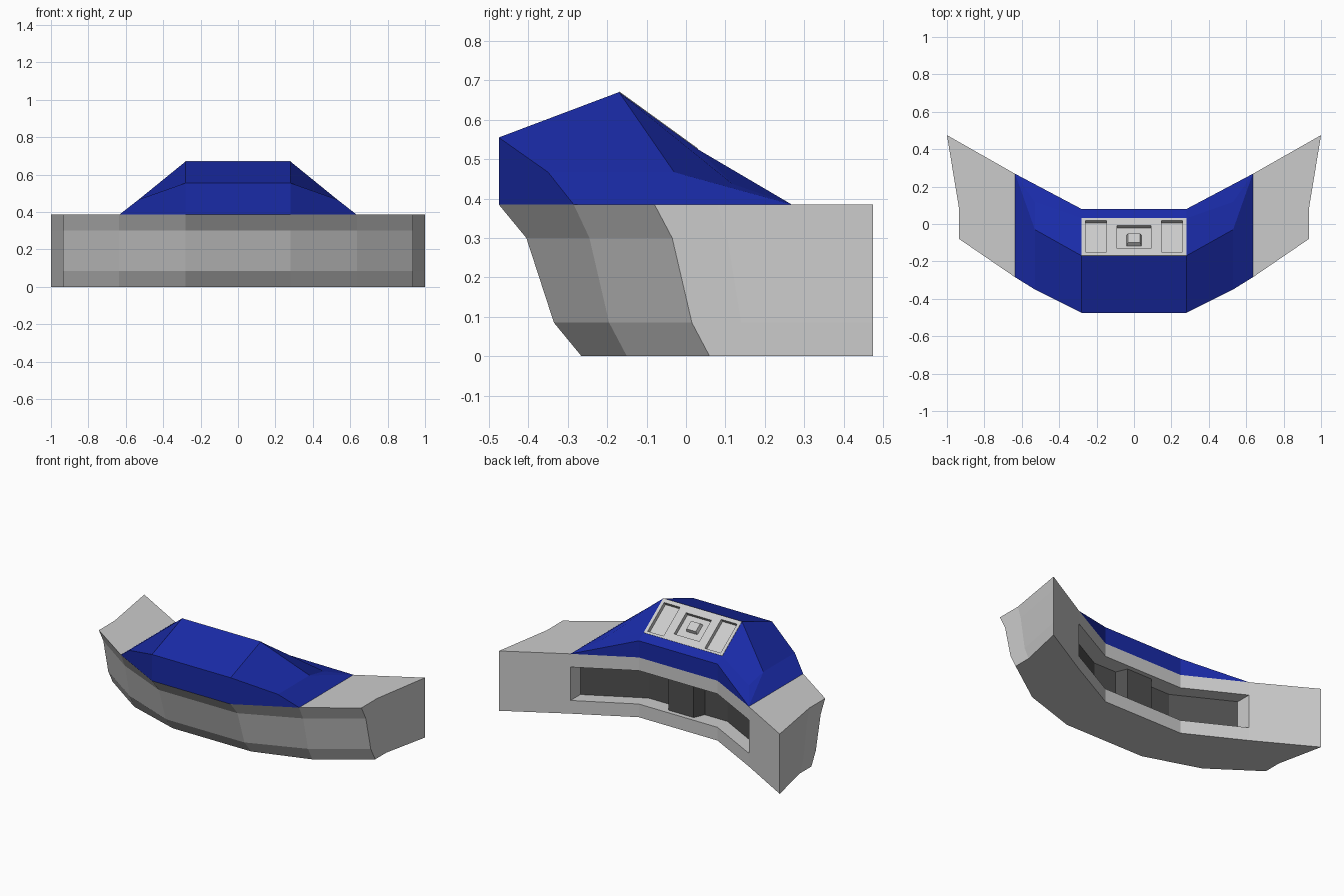
import bpy, bmesh, math
from mathutils import Matrix, Vector

if "Cube" in bpy.data.objects:
    bpy.data.objects.remove(bpy.data.objects["Cube"])


def material(name, color):
    m = bpy.data.materials.new(name)
    m.diffuse_color = (*color, 1)
    m.use_nodes = True
    m.node_tree.nodes["Principled BSDF"].inputs["Base Color"].default_value = m.diffuse_color
    return m


def finish(name, bm, mat=None):
    bmesh.ops.remove_doubles(bm, verts=bm.verts, dist=0.0005)
    bmesh.ops.recalc_face_normals(bm, faces=bm.faces)
    me = bpy.data.meshes.new(name)
    bm.to_mesh(me)
    bm.free()
    ob = bpy.data.objects.new(name, me)
    bpy.context.collection.objects.link(ob)
    if mat:
        me.materials.append(mat)
    return ob


def mirrored(name, faces, mat=None):
    """Build the right half from polygons and mirror it across x = 0."""
    bm = bmesh.new()
    for f in faces:
        for s in (1, -1):
            bm.faces.new([bm.verts.new((s * x, y, z)) for x, y, z in f])
    return finish(name, bm, mat)


def box(name, lo, hi, frame, mat=None, taper=1.0):
    bm = bmesh.new()
    bmesh.ops.create_cube(bm, size=1)
    for v in bm.verts:
        k = taper if v.co.z > 0 else 1
        v.co = Vector([(a + b) / 2 + c * (b - a) * t for a, b, c, t in zip(lo, hi, v.co, (k, k, 1))])
    bm.transform(frame)
    return finish(name, bm, mat)


blue = material("blue", (0.01, 0.024, 0.39))
dark = material("dark", (0.08, 0.08, 0.08))
pale = material("pale_grey", (0.8, 0.8, 0.8))
grey = material("mid_grey", (0.55, 0.55, 0.55))

# curved body: front columns (x, y at each level), back columns (x, y)
Z = (0, 0.085, 0.3, 0.385)
front = [(0, (-.265, -.335, -.405, -.475)), (.28, (-.265, -.335, -.405, -.475)),
         (.635, (-.15, -.195, -.245, -.285)), (.935, (.06, .015, -.035, -.08)),
         (.935, (.175, .14, .105, .08)), (1.0, (.475,) * 4)]
back = [(0, .08), (.28, .08), (.635, .268), (1.0, .475)]
DEPTH = 0.12
faces = []
for (xa, ya), (xb, yb) in zip(front, front[1:]):
    for k in range(3):
        faces.append([(xa, ya[k], Z[k]), (xb, yb[k], Z[k]), (xb, yb[k + 1], Z[k + 1]), (xa, ya[k + 1], Z[k + 1])])
for i, ((xa, ya), (xb, yb)) in enumerate(zip(back, back[1:])):
    slot = i < 2
    for k in range(3):
        if not (slot and k == 1):
            faces.append([(xa, ya, Z[k]), (xb, yb, Z[k]), (xb, yb, Z[k + 1]), (xa, ya, Z[k + 1])])
    if slot:
        ia, ib = ya - DEPTH, yb - DEPTH
        for z in Z[1:3]:
            faces.append([(xa, ya, z), (xb, yb, z), (xb, ib, z), (xa, ia, z)])
        faces.append([(xa, ia, Z[1]), (xb, ib, Z[1]), (xb, ib, Z[2]), (xa, ia, Z[2])])
    for k in (0, 3):
        cap = [(x, y[k], Z[k]) for x, y in front[i:i + 2]]
        if i == 2:
            cap = [(x, y[k], Z[k]) for x, y in front[2:5]]
        faces.append(cap + [(xb, yb, Z[k]), (xa, ya, Z[k])])
xe, ye = back[2]
faces.append([(xe, ye, Z[1]), (xe, ye, Z[2]), (xe, ye - DEPTH, Z[2]), (xe, ye - DEPTH, Z[1])])
mirrored("curved_body", faces, grey)

# dark lining at the back of the slot, with a raised centre
path = [(0, .05), (.09, .05), (.12, -.02), (.28, -.02), (.634, .168)]
mirrored("slot_lining", [[(xa, ya, Z[1]), (xb, yb, Z[1]), (xb, yb, Z[2]), (xa, ya, Z[2])]
                         for (xa, ya), (xb, yb) in zip(path, path[1:])]
         + [[(0, .05, z), (.09, .05, z), (.12, -.02, z), (0, -.02, z)] for z in (.086, .299)], dark)

# faceted blue hood
X = .28
f0, f1, t, p, b1, b0 = [(X, y, z) for y, z in ((-.475, .385), (-.475, .555), (-.17, .67),
                                               (.03, .525), (.08, .492), (.08, .385))]
m1, m2, m3 = (.53, -.35, .467), (.53, -.03, .467), (.53, .118, .437)
c1, c2 = (.635, -.285, .385), (.635, .268, .385)
mid = lambda a: (0, a[1], a[2])
mirrored("hood", [[f0, c1, m1, f1], [f1, m1, m2, t], [t, m2, m3, p], [p, m3, c2, b1], [b1, c2, b0],
                  [m1, c1, m2], [m2, c1, c2], [m2, c2, m3]]
         + [[a, b, mid(b), mid(a)] for a, b in ((f0, f1), (f1, t), (p, b1), (b1, b0))], blue)

# sloping control panel set into the hood, with three recesses
v = Vector((0, .2, -.145))
length = v.length
v.normalize()
u = Vector((1, 0, 0))
n = u.cross(v)
frame = Matrix.Translation((0, -.17, .67)) @ Matrix((u, v, n)).transposed().to_4x4()
panel = box("control_panel", (-X, 0, -.06), (X, length, .002), frame, pale)
for name, x0, x1, v0, v1 in (("left", -.26, -.147, .025, .232), ("right", .147, .26, .025, .232),
                             ("centre", -.09, .09, .048, .2)):
    cut = box(name + "_recess_cutter", (x0, v0, -.022), (x1, v1, .05), frame)
    cut.hide_render = True
    cut.hide_set(True)
    mod = panel.modifiers.new(name + "_recess", "BOOLEAN")
    mod.object = cut
    mod.solver = "EXACT"

# raised button in the centre recess
box("centre_button", (-.042, .08, -.03), (.042, .154, 0), frame, pale, .78)
